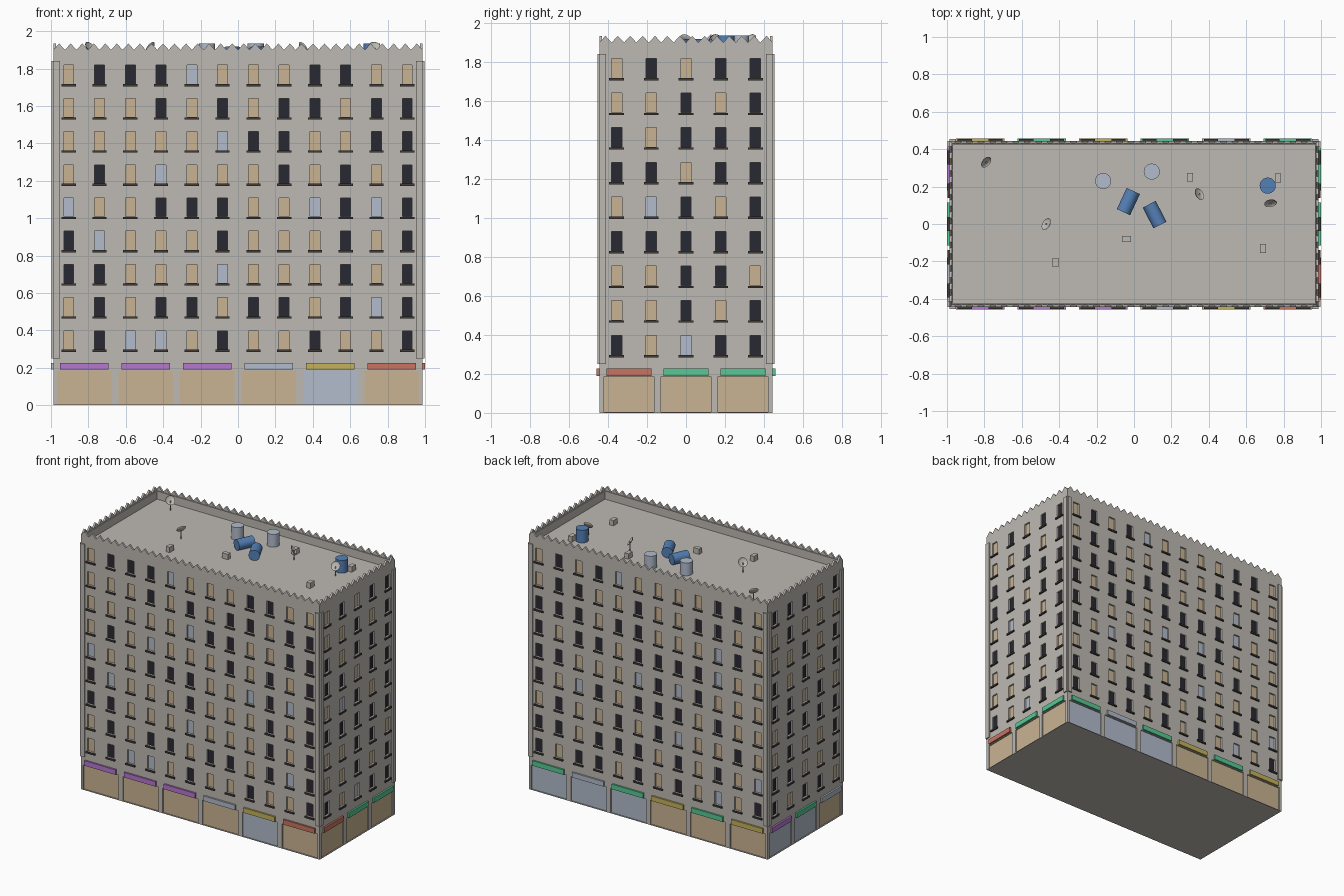
import bpy, bmesh, random
from math import radians, pi
from mathutils import Matrix, Vector

if "Cube" in bpy.data.objects:
    bpy.data.objects.remove(bpy.data.objects["Cube"])
random.seed(4)


def material(name, srgb):
    col = [(c / 255 / 12.92 if c < 11 else ((c / 255 + 0.055) / 1.055) ** 2.4) for c in srgb] + [1]
    m = bpy.data.materials.new(name)
    m.use_nodes = True
    m.diffuse_color = col
    m.node_tree.nodes["Principled BSDF"].inputs["Base Color"].default_value = col
    return m


MATS = {
    "W": material("concrete", (190, 186, 180)),
    "T": material("warm_window", (201, 180, 146)),
    "D": material("dark_window", (40, 40, 50)),
    "B": material("pale_blue", (178, 188, 204)),
    "S": material("sill_brown", (66, 60, 56)),
    "P": material("awning_purple", (182, 120, 206)),
    "Y": material("awning_yellow", (196, 178, 92)),
    "R": material("awning_red", (200, 116, 98)),
    "G": material("awning_green", (88, 200, 148)),
    "U": material("tank_blue", (84, 128, 182)),
}
KEYS = list(MATS)
HX, HY, ROOF, TOP, SHOP = 0.987, 0.445, 1.84, 1.9, 0.19


def finish(name, bm, keys, matrix=Matrix(), smooth=False):
    """Turn a bmesh into an object with the given colours."""
    me = bpy.data.meshes.new(name)
    bm.to_mesh(me)
    bm.free()
    for k in keys:
        me.materials.append(MATS[k])
    ob = bpy.data.objects.new(name, me)
    bpy.context.collection.objects.link(ob)
    ob.matrix_world = matrix
    if smooth:
        bpy.context.view_layer.objects.active = ob
        ob.select_set(True)
        bpy.ops.object.shade_smooth_by_angle(angle=radians(40))
        ob.select_set(False)
    return ob


def box(bm, lo, hi, mat=0):
    lo, hi = Vector(lo), Vector(hi)
    size = Matrix.Diagonal((*(hi - lo), 1))
    verts = bmesh.ops.create_cube(bm, size=1, matrix=Matrix.Translation((lo + hi) / 2) @ size)["verts"]
    for f in {f for v in verts for f in v.link_faces}:
        f.material_index = mat


def recessed_grid(bm, us, zs, y, pick, depth):
    """Wall strip cut by grid lines; cells with odd indices become recessed panes."""
    v = [[bm.verts.new((u, y, z)) for u in us] for z in zs]
    panes = []
    for j in range(len(zs) - 1):
        for i in range(len(us) - 1):
            f = bm.faces.new((v[j][i], v[j][i + 1], v[j + 1][i + 1], v[j + 1][i]))
            if i % 2 and j % 2:
                panes.append((f, pick(i // 2, j // 2)))
    bm.normal_update()
    bmesh.ops.inset_individual(bm, faces=[p[0] for p in panes], thickness=0, depth=-depth)
    for f, key in panes:
        f.material_index = KEYS.index(key)


def cuts(centres, half, lo, hi):
    return [lo] + [c + s * half for c in centres for s in (-1, 1)] + [hi]


def random_rows(cols, letters):
    return ["".join(random.choice(letters) for _ in range(cols)) for _ in range(9)]


def build_wall(name, angle, half, dist, rows, shops, awnings):
    rot = Matrix.Rotation(radians(angle), 4, "Z")
    n = len(rows[0])
    step = 0.1645 if n > 5 else 0.178
    cols = [(i - (n - 1) / 2) * step for i in range(n)]
    floors = [0.295 + 0.1775 * j for j in range(9)]

    # windows and shop fronts set into the wall
    bm = bmesh.new()
    recessed_grid(bm, cuts(cols, 0.0265, -half, half),
                  cuts([z + 0.053 for z in floors], 0.05, SHOP, ROOF), -dist,
                  lambda i, j: rows[8 - j][i], 0.012)
    m = len(shops)
    pitch = 0.329 if m > 3 else 0.293
    bays = [(i - (m - 1) / 2) * pitch for i in range(m)]
    recessed_grid(bm, cuts(bays, pitch / 2 - 0.018, -half, half), [0, 0.004, SHOP - 0.004, SHOP],
                  -dist, lambda i, j: shops[i], 0.008)
    finish(name + "_wall", bm, KEYS, rot)

    # window sills
    bm = bmesh.new()
    for z in floors:
        for u in cols:
            box(bm, (u - 0.038, -dist - 0.01, z - 0.01), (u + 0.038, -dist, z + 0.002))
    finish(name + "_sills", bm, "S", rot)

    # shop awnings
    bm = bmesh.new()
    w = 0.13 if m > 3 else 0.115
    for u, key in zip(bays, awnings):
        box(bm, (u - w, -dist - 0.013, SHOP), (u + w, -dist, SHOP + 0.037), KEYS.index(key))
    finish(name + "_awnings", bm, KEYS, rot)

    # corner pilasters and parapet
    bm = bmesh.new()
    for s in (-1, 1):
        a, b = sorted((s * half, s * (half - 0.034)))
        box(bm, (a, -dist - 0.009, 0.25), (b, -dist, ROOF))
    box(bm, (-half, -dist, ROOF), (half, -dist + 0.02, TOP))

    # pointed crest along the parapet
    count = round(2 * half / 0.0625)
    pitch = 2 * half / count
    for i in range(count):
        u = -half + (i + 0.5) * pitch
        tri = [(u - pitch / 2, TOP), (u + pitch / 2, TOP), (u, TOP + 0.034)]
        f = bm.faces.new([bm.verts.new((x, -dist, z)) for x, z in tri])
        ext = bmesh.ops.extrude_face_region(bm, geom=[f], use_keep_orig=True)["geom"]
        bmesh.ops.translate(bm, vec=(0, 0.014, 0),
                            verts=[g for g in ext if isinstance(g, bmesh.types.BMVert)])
    bmesh.ops.recalc_face_normals(bm, faces=bm.faces)
    finish(name + "_parapet", bm, "W", rot)


FRONT = ["TDDDBTTTDDTT", "TTTDTDTDDTDD", "TTTTTBDDTTDD", "TDTBTTTDTDTD", "BTTDDDTTBDBD",
         "DBTTTDTTTDTD", "DDTTTBTTTDTD", "TDTDDTDDTDBD", "TDBBTDTTDTTD"]
RIGHT = ["TDTDD", "TTDTD", "DTDDD", "DDTDD", "TBDTD", "DDDDD", "TTDDT", "TTDTD", "DTBDD"]
build_wall("front", 0, HX, HY, FRONT, "TTTTBT", "PPPBYR")
build_wall("right", 90, HY, HX, RIGHT, "TTT", "RGG")
build_wall("back", 180, HX, HY, random_rows(12, "TTTTDDDB"), "BBBTTT", "GBGYGY")
build_wall("left", 270, HY, HX, random_rows(5, "TTDDDD"), "BBT", "PGB")

# roof slab and base
bm = bmesh.new()
for z in (0.0, ROOF):
    vs = [bm.verts.new((x * HX, y * HY, z)) for x, y in ((-1, -1), (1, -1), (1, 1), (-1, 1))]
    bm.faces.new(vs if z else vs[::-1])
finish("roof_and_base", bm, "W")


def cylinder(name, key, r, depth, matrix):
    bm = bmesh.new()
    bmesh.ops.create_cone(bm, cap_ends=True, segments=24, radius1=r, radius2=r, depth=depth)
    finish(name, bm, key, matrix, smooth=True)


# upright water tanks
for i, (x, y, key) in enumerate([(-0.165, 0.23, "B"), (0.095, 0.28, "B"), (0.715, 0.205, "U")]):
    cylinder(f"upright_tank_{i}", key, 0.043, 0.095, Matrix.Translation((x, y, ROOF + 0.0475)))

# tanks lying on their side
for i, (x, y, a) in enumerate([(-0.03, 0.12, 65), (0.11, 0.05, 117)]):
    turn = Matrix.Rotation(radians(a), 4, "Z") @ Matrix.Rotation(pi / 2, 4, "Y")
    cylinder(f"lying_tank_{i}", "U", 0.039, 0.125, Matrix.Translation((x, y, ROOF + 0.039)) @ turn)

# roof vent boxes
bm = bmesh.new()
for x, y, wide in [(-0.42, -0.205, 0), (-0.04, -0.08, 1), (0.3, 0.25, 0), (0.77, 0.245, 0), (0.69, -0.13, 0)]:
    a, b = (0.024, 0.016) if wide else (0.016, 0.024)
    box(bm, (x - a, y - b, ROOF), (x + a, y + b, ROOF + 0.04))
finish("roof_vents", bm, "W")

# satellite dishes: shallow bowl on a thin mast
for i, (x, y, turn) in enumerate([(-0.79, 0.33, 50), (-0.47, 0.0, 240), (0.35, 0.16, 120), (0.73, 0.11, 10)]):
    place = Matrix.Translation((x, y, ROOF))
    cylinder(f"dish_mast_{i}", "W", 0.004, 0.07, place @ Matrix.Translation((0, 0, 0.035)))
    bm = bmesh.new()
    bmesh.ops.create_uvsphere(bm, u_segments=20, v_segments=10, radius=0.034)
    bmesh.ops.delete(bm, geom=[v for v in bm.verts if v.co.z > 0.001], context="VERTS")
    bmesh.ops.scale(bm, vec=(1, 1, 0.3), verts=bm.verts)
    tilt = Matrix.Rotation(radians(turn), 4, "Z") @ Matrix.Rotation(radians(55), 4, "X")
    finish(f"dish_{i}", bm, "W", place @ Matrix.Translation((0, 0, 0.075)) @ tilt, smooth=True)
